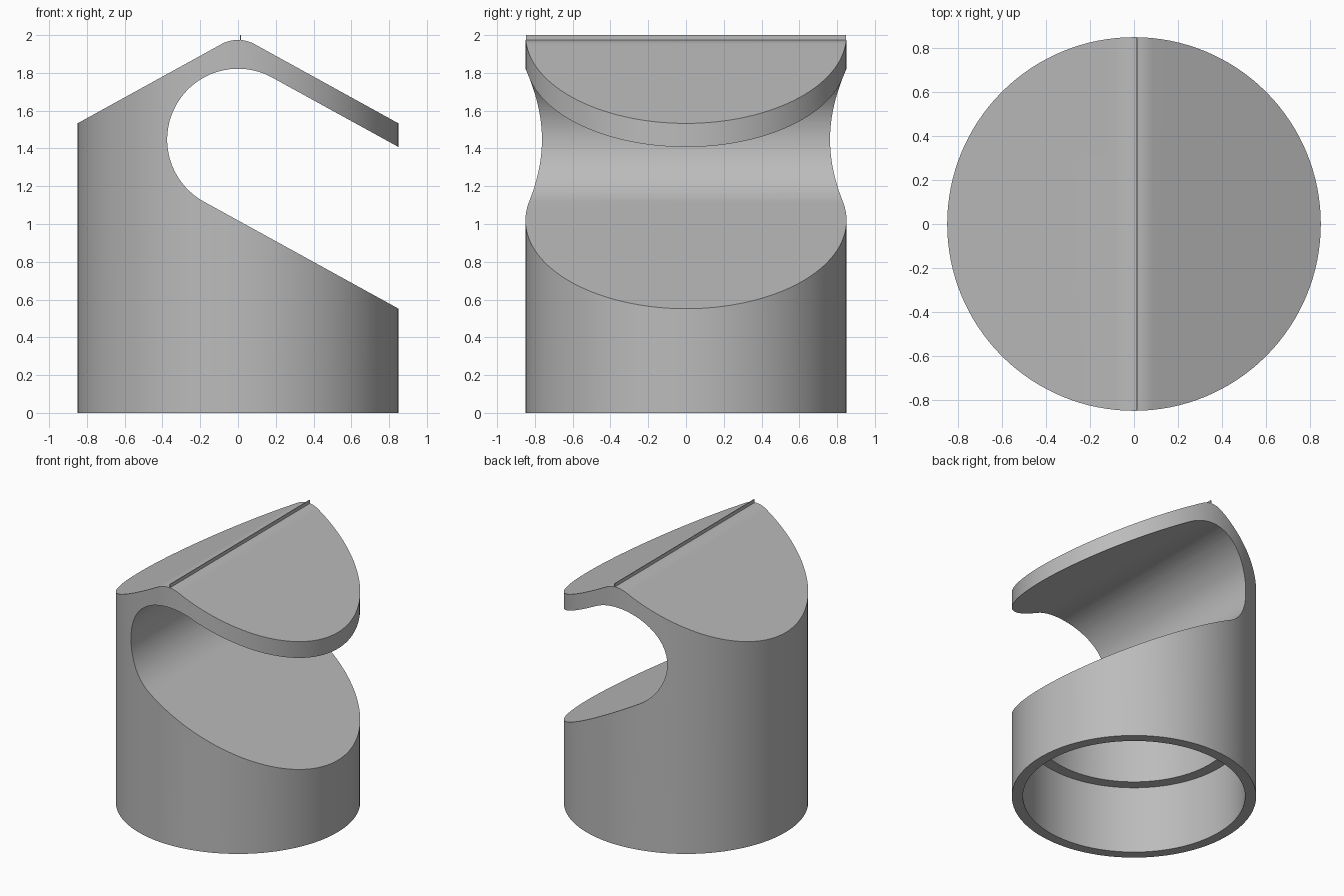
import bpy, bmesh, math

cube = bpy.data.objects.get("Cube")
if cube:
    bpy.data.objects.remove(cube, do_unlink=True)

R = 0.85                    # outer radius
PITCH = math.atan(0.55)     # slope of the roof and the cut
SEGS = 128

grey = bpy.data.materials.new("plain grey")
grey.use_nodes = True
grey.diffuse_color = (0.5, 0.5, 0.5, 1)
grey.node_tree.nodes["Principled BSDF"].inputs["Base Color"].default_value = (0.5, 0.5, 0.5, 1)


def make(name, bm):
    bmesh.ops.recalc_face_normals(bm, faces=bm.faces)
    mesh = bpy.data.meshes.new(name)
    bm.to_mesh(mesh)
    bm.free()
    mesh.materials.append(grey)
    obj = bpy.data.objects.new(name, mesh)
    bpy.context.collection.objects.link(obj)
    return obj


def arc(cz, r, start, end, n):
    """Points of an arc centred on x = 0, angles measured from +x."""
    angles = [start + (end - start) * i / n for i in range(n + 1)]
    return [(r * math.cos(a), cz + r * math.sin(a)) for a in angles]


def extrude_profile(name, points, half):
    """Extrude an x-z outline along y."""
    bm = bmesh.new()
    face = bm.faces.new([bm.verts.new((x, -half, z)) for x, z in points])
    out = bmesh.ops.extrude_face_region(bm, geom=[face])
    verts = [v for v in out["geom"] if isinstance(v, bmesh.types.BMVert)]
    bmesh.ops.translate(bm, verts=verts, vec=(0, 2 * half, 0))
    return make(name, bm)


def stacked_rings(name, rings):
    """Closed round solid from (radius, height, slope along x) rings."""
    bm = bmesh.new()
    loops = []
    for r, z, slope in rings:
        loop = []
        for i in range(SEGS):
            a = 2 * math.pi * i / SEGS
            x = r * math.cos(a)
            loop.append(bm.verts.new((x, r * math.sin(a), z + slope * x)))
        loops.append(loop)
    for lo, hi in zip(loops, loops[1:]):
        for i in range(SEGS):
            j = (i + 1) % SEGS
            bm.faces.new((lo[i], lo[j], hi[j], hi[i]))
    bm.faces.new(loops[0])
    bm.faces.new(loops[-1])
    return make(name, bm)


def boolean(obj, cutter, operation):
    mod = obj.modifiers.new(operation, "BOOLEAN")
    mod.operation = operation
    mod.solver = "EXACT"
    mod.object = cutter
    cutter.hide_render = True
    bpy.context.view_layer.objects.active = obj
    bpy.ops.object.modifier_apply(modifier=mod.name)
    bpy.data.objects.remove(cutter, do_unlink=True)


# Side outline: rounded gable roof, round-backed slanted opening, base
E = 1.0                                   # overhang trimmed by the cylinder
up = math.pi / 2
slope = math.tan(PITCH)
roof = arc(1.795, 0.18, up - PITCH, up + PITCH, 12)
opening = arc(1.447, 0.375, up - PITCH, 3 * up - PITCH, 40)
lower_z = 1.447 - 0.375 / math.cos(PITCH)
upper_z = 1.447 + 0.375 / math.cos(PITCH)
outline = [(E, 2.0 - slope * E)] + roof + [(-E, 2.0 - slope * E), (-E, -0.1), (E, -0.1),
           (E, lower_z - slope * E)] + opening[::-1] + [(E, upper_z - slope * E)]

# Main body: the outline trimmed to a round tower
body = stacked_rings("hooded_cylinder", [(R, 0, 0), (R, 2.2, 0)])
boolean(body, extrude_profile("outline_cutter", outline, E), "INTERSECT")

# Stepped bore from below, ending in a slanted ceiling
bore = stacked_rings("bore_cutter", [(0.773, -0.1, 0), (0.773, 0.516, 0),
                                     (0.69, 0.516, 0), (0.69, lower_z - 0.12, -slope)])
boolean(body, bore, "DIFFERENCE")

# Thin fin along the ridge
fin = extrude_profile("ridge_fin", [(0.01, 1.965), (0.016, 1.965), (0.016, 2.0), (0.01, 2.0)], R - 0.002)

# Smooth round walls, keep creases sharp
bpy.ops.object.select_all(action="DESELECT")
body.select_set(True)
bpy.context.view_layer.objects.active = body
bpy.ops.object.shade_smooth_by_angle(angle=math.radians(25))
